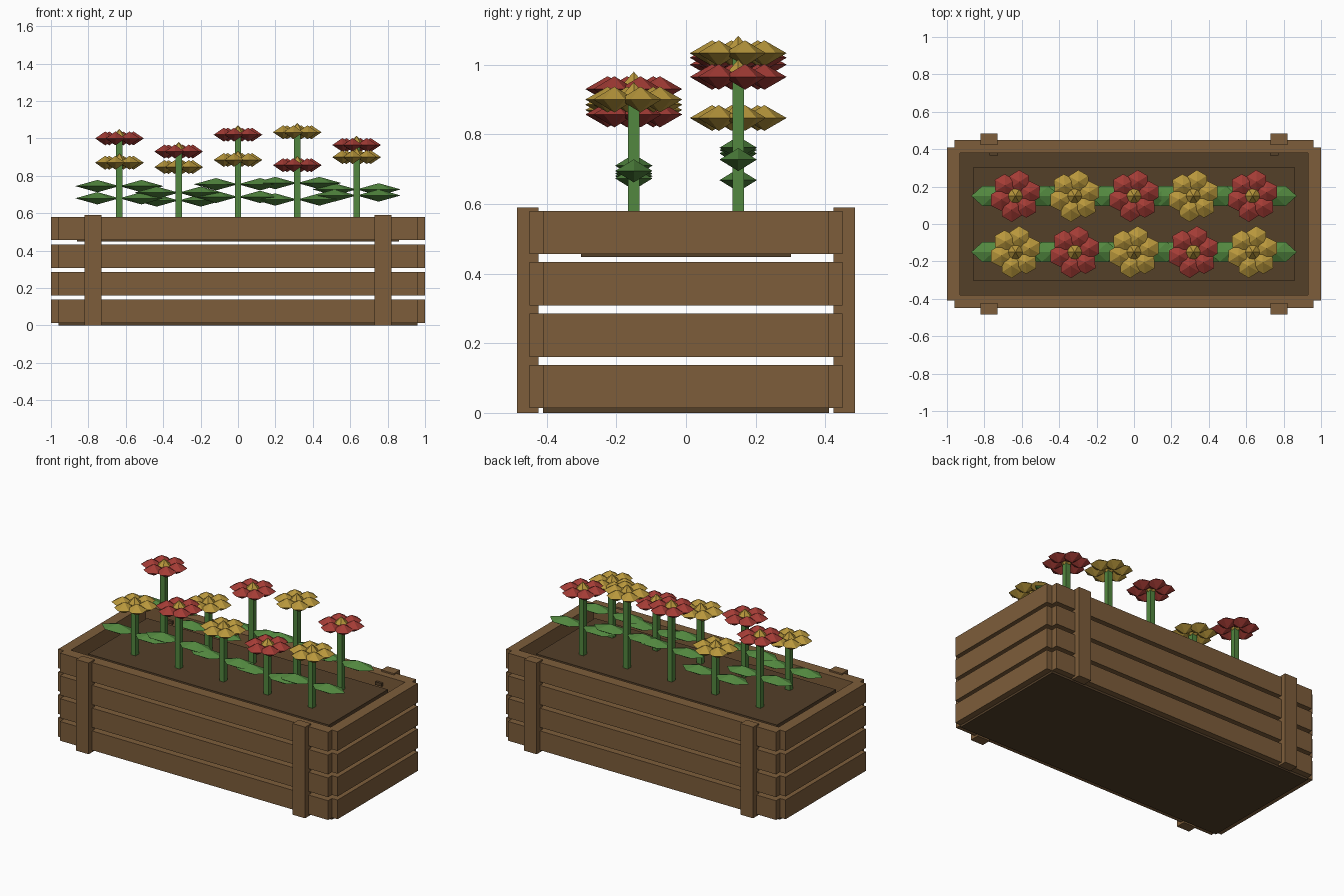
import bpy, bmesh, math
from mathutils import Matrix, Vector

if "Cube" in bpy.data.objects:
    bpy.data.objects.remove(bpy.data.objects["Cube"])


def material(name, rgb):
    m = bpy.data.materials.new(name)
    m.diffuse_color = (*rgb, 1)
    m.use_nodes = True
    m.node_tree.nodes["Principled BSDF"].inputs["Base Color"].default_value = m.diffuse_color
    return m


WOOD = material("wood brown", (0.205, 0.11, 0.043))
SOIL = material("soil brown", (0.088, 0.05, 0.022))
RED = material("petal red", (0.37, 0.045, 0.036))
YELLOW = material("petal yellow", (0.48, 0.31, 0.045))
GREEN = material("leaf green", (0.085, 0.245, 0.05))


def finish(name, bm, mat):
    bmesh.ops.recalc_face_normals(bm, faces=bm.faces)
    me = bpy.data.meshes.new(name)
    bm.to_mesh(me)
    bm.free()
    me.materials.append(mat)
    ob = bpy.data.objects.new(name, me)
    bpy.context.collection.objects.link(ob)
    return ob


def box(name, x0, x1, y0, y1, z0, z1, mat):
    bm = bmesh.new()
    mid = Vector((x0 + x1, y0 + y1, z0 + z1)) / 2
    bmesh.ops.create_cube(bm, size=1, matrix=Matrix.Translation(mid)
                          @ Matrix.Diagonal((x1 - x0, y1 - y0, z1 - z0, 1)))
    return finish(name, bm, mat)


def bipyramid(bm, centre, radii, sides=6, turn=0):
    """Faceted lens: a ring of corners with a peak above and below."""
    rx, ry, rz = radii
    c, rot = Vector(centre), Matrix.Rotation(turn, 3, 'Z')
    ring = [bm.verts.new(c + rot @ Vector((rx * math.cos(t), ry * math.sin(t), 0)))
            for t in (2 * math.pi * i / sides for i in range(sides))]
    for s in (1, -1):
        peak = bm.verts.new(c + Vector((0, 0, s * rz)))
        for i in range(sides):
            bm.faces.new((ring[i], ring[(i + 1) % sides], peak))


# Crate: floor, four rows of planks and outer posts
box("floor", -0.96, 0.96, -0.41, 0.41, 0, 0.03, SOIL)
for row, z in enumerate((0.0135, 0.161, 0.3085, 0.456)):
    for s in (-1, 1):
        ys, xs = sorted((s * 0.38, s * 0.45)), sorted((s * 0.93, s * 1.0))
        box(f"long_plank_{row}", -0.96, 0.96, *ys, z, z + 0.1245, WOOD)
        box(f"end_plank_{row}", *xs, -0.41, 0.41, z, z + 0.1245, WOOD)
for sx in (-1, 1):
    for sy in (-1, 1):
        box("post", *sorted((sx * 0.73, sx * 0.82)),
            *sorted((sy * 0.423, sy * 0.485)), 0, 0.59, WOOD)
    # small pegs inside the back planks
    box("peg", sx * 0.75 - 0.023, sx * 0.75 + 0.023, 0.365, 0.385, 0.515, 0.535, SOIL)

# Raised bed of soil
box("soil_bed", -0.862, 0.862, -0.302, 0.302, 0.448, 0.545, SOIL)


def plant(x, y, h, mat, phase):
    # square stem
    box("stem", x - 0.017, x + 0.017, y - 0.017, y + 0.017, 0.5, h, GREEN)
    # pair of leaves halfway up
    bm = bmesh.new()
    for s in (-1, 1):
        bipyramid(bm, (x + s * 0.118, y, (h + 0.5) / 2 - 0.005), (0.118, 0.062, 0.033))
    finish("leaves", bm, GREEN)
    # swirled ring of petals
    bm = bmesh.new()
    for i in range(6):
        a = math.tau * i / 6 + phase
        bipyramid(bm, (x + 0.078 * math.cos(a), y + 0.078 * math.sin(a), h),
                  (0.064, 0.06, 0.037), 6, a + 0.3)
    finish("petals", bm, mat)
    # flower centre
    bm = bmesh.new()
    bipyramid(bm, (x, y, h + 0.008), (0.042, 0.042, 0.042))
    finish("flower_centre", bm, YELLOW)


back = (1.0, 0.847, 1.02, 1.033, 0.965)
front = (0.87, 0.93, 0.885, 0.857, 0.90)
for i in range(5):
    x = (i - 2) * 0.317
    plant(x, 0.15, back[i], YELLOW if i % 2 else RED, 0.25)
    plant(x, -0.15, front[i], RED if i % 2 else YELLOW, 0.25)
